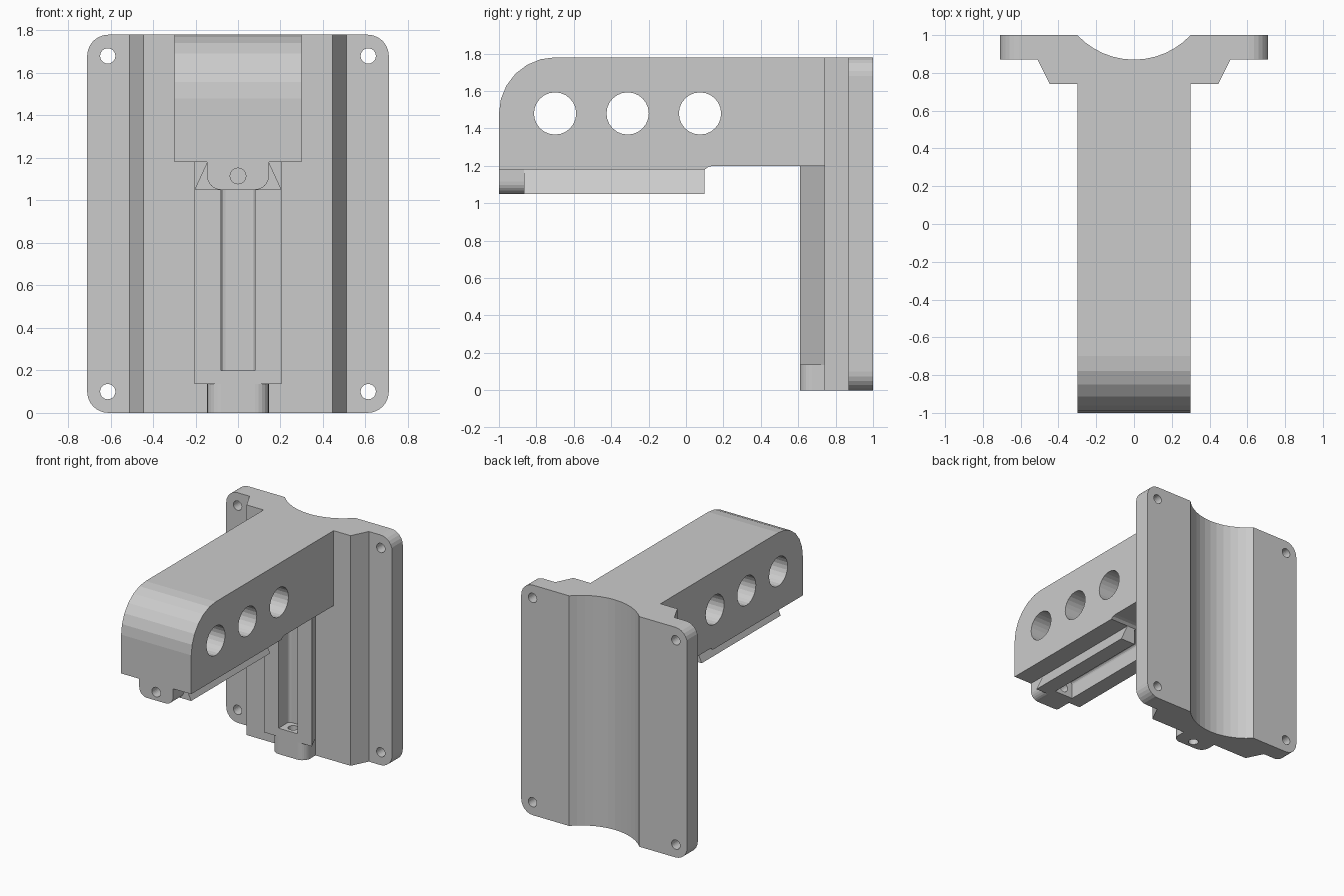
import bpy
import bmesh
from math import cos, sin, pi, radians

cube = bpy.data.objects.get("Cube")
if cube:
    bpy.data.objects.remove(cube, do_unlink=True)

grey = bpy.data.materials.new("light_grey")
grey.use_nodes = True
colour = (0.6, 0.6, 0.6, 1)
grey.diffuse_color = colour
grey.node_tree.nodes["Principled BSDF"].inputs["Base Color"].default_value = colour


# Each placement maps a profile point (u, v) and a depth w to model space
def along_x(u, v, w): return (w, u, v)
def along_y(u, v, w): return (u, w, v)
def along_z(u, v, w): return (u, v, w)
def on_plate(u, v, w): return (u, 0.74 - v, w)
def under_arm(u, v, w): return (u, w - 1, 1.18 - v)


def prism(name, points, low, high, place):
    """Extrude a closed profile between two depths."""
    bm = bmesh.new()
    ends = [[bm.verts.new(place(u, v, w)) for u, v in points] for w in (low, high)]
    bm.faces.new(ends[0])
    bm.faces.new(ends[1])
    count = len(points)
    for i in range(count):
        j = (i + 1) % count
        bm.faces.new((ends[0][i], ends[0][j], ends[1][j], ends[1][i]))
    bmesh.ops.recalc_face_normals(bm, faces=bm.faces[:])
    mesh = bpy.data.meshes.new(name)
    bm.to_mesh(mesh)
    bm.free()
    mesh.materials.append(grey)
    obj = bpy.data.objects.new(name, mesh)
    bpy.context.collection.objects.link(obj)
    return obj


def arc(cu, cv, radius, start, end, steps):
    return [(cu + radius * cos(radians(start + (end - start) * i / steps)),
             cv + radius * sin(radians(start + (end - start) * i / steps)))
            for i in range(steps + 1)]


def circle(cu, cv, radius, sides=24):
    return arc(cu, cv, radius, 0, 360, sides)[:-1]


def carve(obj, cutter, operation="DIFFERENCE"):
    """Apply a boolean and discard its cutter."""
    cutter.hide_render = True
    mod = obj.modifiers.new("carve", "BOOLEAN")
    mod.operation = operation
    mod.solver = "EXACT"
    mod.object = cutter
    bpy.context.view_layer.objects.active = obj
    bpy.ops.object.modifier_apply(modifier=mod.name)
    bpy.data.objects.remove(cutter, do_unlink=True)


# Back plate: stepped spine and round channel, trimmed to rounded corners
W, H, R = 0.71, 1.78, 0.1
channel = arc(0, 1.281, 0.411, -43, -137, 12)
channel[0], channel[-1] = (0.3, 1), (-0.3, 1)
plate = prism("back_plate",
              [(-W, 1), (-W, 0.87), (-0.51, 0.87), (-0.445, 0.74),
               (0.445, 0.74), (0.51, 0.87), (W, 0.87), (W, 1)] + channel,
              0, H, along_z)
outline = (arc(W - R, H - R, R, 0, 90, 6) + arc(R - W, H - R, R, 90, 180, 6)
           + arc(R - W, R, R, 180, 270, 6) + arc(W - R, R, R, 270, 360, 6))
carve(plate, prism("corner_trim", outline, 0.5, 1.2, along_y), "INTERSECT")
for x in (-0.613, 0.613):
    for z in (0.1, 1.68):
        carve(plate, prism("screw_hole", circle(x, z, 0.036), 0.5, 1.2, along_y))

# Arm with rounded nose and three cross holes
arm = prism("arm",
            [(-1, 1.18), (0.1, 1.18), (0.12, 1.195), (0.145, 1.2), (0.75, 1.2), (0.75, H)]
            + arc(-0.7, 1.48, 0.3, 90, 180, 6), -0.3, 0.3, along_x)
for y in (-0.7, -0.312, 0.075):
    carve(arm, prism("arm_hole", circle(y, 1.48, 0.113), -0.5, 0.5, along_x))


def rail(name, length, place):
    """Dovetail rail with a rounded end tab, a slot and an end screw hole."""
    r, depth = 0.065, 0.13
    tab = prism(name + "_tab",
                [(-0.145, 0), (0.145, 0)] + arc(0.145 - r, depth - r, r, 0, 90, 6)
                + arc(r - 0.145, depth - r, r, 90, 180, 6), 0, 0.135, place)
    block = prism(name + "_block",
                  [(-0.145, 0), (0.145, 0), (0.205, depth), (-0.205, depth)],
                  0.135, 0.2, place)
    for part in (tab, block):
        carve(part, prism("end_hole", circle(0, 0.065, 0.037), -0.1, 0.3, place))
    # Two side walls with a filleted slot floor
    for side, label in ((1, "_left_wall"), (-1, "_right_wall")):
        wall = [(0.145, 0), (0.205, depth), (0.08, depth)] + arc(0.06, 0.02, 0.02, 0, -90, 3)
        prism(name + label, [(side * u, v) for u, v in wall], 0.2, length, place)


rail("plate_rail", 1.2, on_plate)
rail("arm_rail", 1.1, under_arm)
